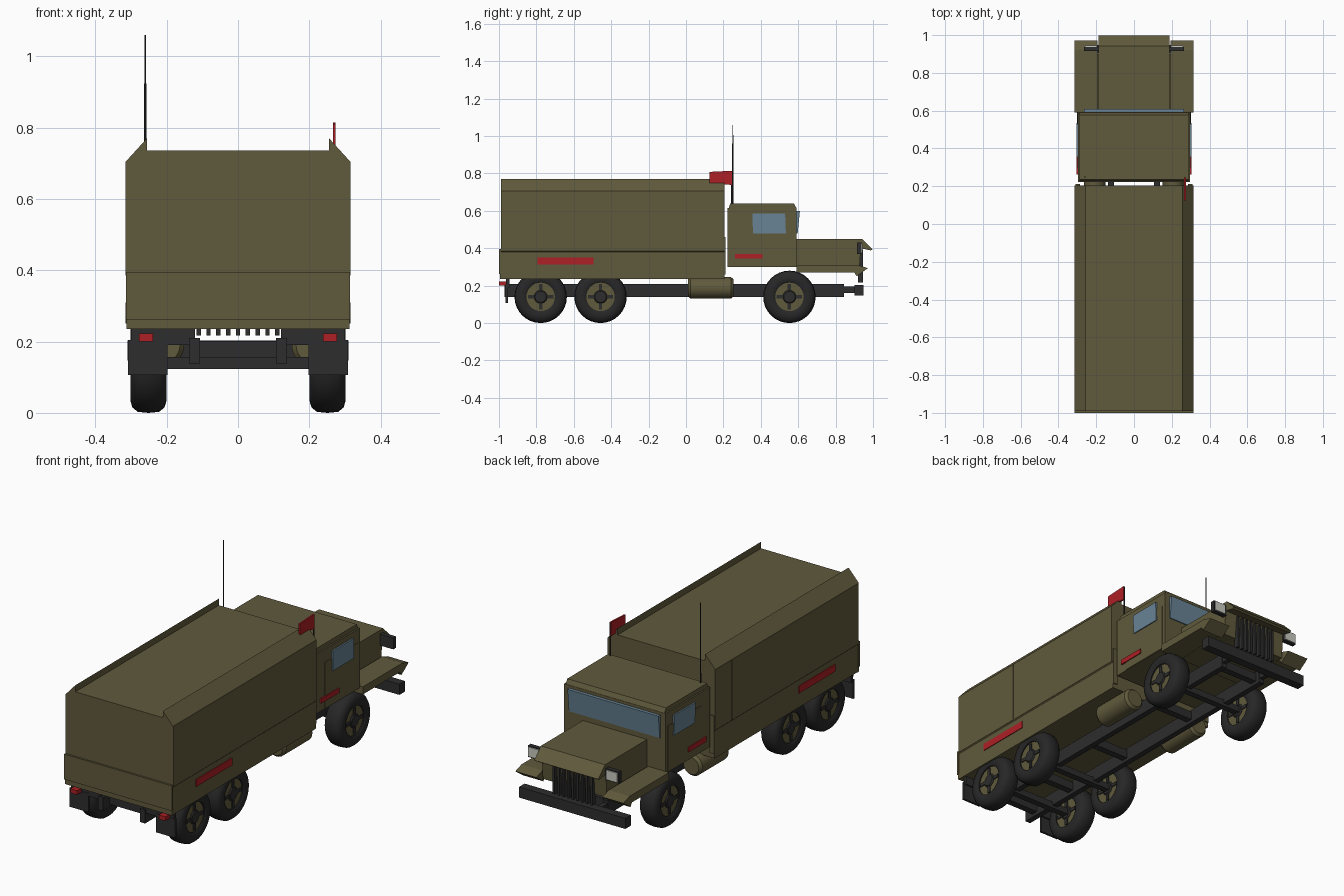
import bpy, bmesh
from math import cos, sin, pi

cube = bpy.data.objects.get("Cube")
if cube:
    bpy.data.objects.remove(cube, do_unlink=True)


def material(name, r, g, b):
    m = bpy.data.materials.new(name)
    m.use_nodes = True
    m.diffuse_color = (r, g, b, 1)
    bsdf = next(n for n in m.node_tree.nodes if n.type == 'BSDF_PRINCIPLED')
    bsdf.inputs["Base Color"].default_value = (r, g, b, 1)
    bsdf.inputs["Roughness"].default_value = 0.8
    return m


OLIVE = material("olive_paint", .117, .102, .045)
DARK = material("charcoal_metal", .026, .026, .027)
RUBBER = material("black_rubber", .02, .02, .021)
RED = material("red", .42, .014, .018)
GLASS = material("blue_glass", .14, .23, .3)
LENS = material("pale_lens", .6, .6, .55)


def finish(name, bm, mat, smooth=False):
    bmesh.ops.recalc_face_normals(bm, faces=bm.faces)
    mesh = bpy.data.meshes.new(name)
    bm.to_mesh(mesh)
    bm.free()
    mesh.materials.append(mat)
    ob = bpy.data.objects.new(name, mesh)
    bpy.context.collection.objects.link(ob)
    if smooth:
        bpy.ops.object.select_all(action='DESELECT')
        ob.select_set(True)
        bpy.context.view_layer.objects.active = ob
        bpy.ops.object.shade_smooth_by_angle(angle=0.7)
    return ob


def box(name, mat, x, y, z):
    """Box from (low, high) ranges on each axis."""
    bm = bmesh.new()
    bmesh.ops.create_cube(bm, size=1)
    for v in bm.verts:
        for i, (lo, hi) in enumerate((x, y, z)):
            v.co[i] = (lo + hi) / 2 + v.co[i] * (hi - lo)
    return finish(name, bm, mat)


def prism(name, mat, profile, axis, lo, hi):
    """Extrude a profile along x (points are y, z) or y (points are x, z)."""
    bm = bmesh.new()
    ends = []
    for d in (lo, hi):
        ends.append([bm.verts.new((d, a, b) if axis == 'x' else (a, d, b)) for a, b in profile])
    n = len(profile)
    bm.faces.new(ends[0])
    bm.faces.new(ends[1][::-1])
    for i in range(n):
        j = (i + 1) % n
        bm.faces.new((ends[0][i], ends[0][j], ends[1][j], ends[1][i]))
    return finish(name, bm, mat)


def lathe(name, mat, profile, center, axis='x', seg=32, closed=False):
    """Revolve (along, radius) points round an axis through the center."""
    bm = bmesh.new()
    rings = []
    for a, r in profile:
        ring = []
        for k in range(seg):
            u, w = r * cos(2 * pi * k / seg), r * sin(2 * pi * k / seg)
            p = {'x': (a, u, w), 'y': (u, a, w), 'z': (u, w, a)}[axis]
            ring.append(bm.verts.new([c + q for c, q in zip(center, p)]))
        rings.append(ring)
    pairs = list(zip(rings, rings[1:]))
    if closed:
        pairs.append((rings[-1], rings[0]))
    else:
        bm.faces.new(rings[0])
        bm.faces.new(rings[-1])
    for p, q in pairs:
        for k in range(seg):
            m = (k + 1) % seg
            bm.faces.new((p[k], p[m], q[m], q[k]))
    return finish(name, bm, mat, True)


def span(s, lo, hi):
    """Range lo..hi on the side given by the sign s."""
    return (lo, hi) if s > 0 else (-hi, -lo)


SIDES = ((1, "left"), (-1, "right"))

# Cargo body with raised roof edges
half = [(.31, .235), (.31, .38), (.314, .385), (.314, .705), (.255, .77), (.255, .735)]
prism("cargo_body", OLIVE, half + [(-x, z) for x, z in reversed(half)], 'y', -.99, .205)
box("tailgate", OLIVE, (-.314, .314), (-1, -.988), (.262, .395))
box("tailgate_sill", OLIVE, (-.312, .312), (-.994, -.98), (.235, .262))

# Ladder frame, cross members and bumper
for s, side in SIDES:
    box(f"{side}_frame_rail", DARK, span(s, .107, .137), (-.97, .845), (.138, .21))
for y in (-.9, -.62, -.2, .3, .8):
    box("cross_member", DARK, (-.11, .11), (y - .018, y + .018), (.155, .2))
box("front_bumper", DARK, (-.31, .31), (.902, .948), (.147, .203))
for s, side in SIDES:
    box(f"{side}_bumper_bracket", DARK, span(s, .11, .134), (.84, .91), (.16, .195))

# Axles and wheels
tire = [(-.044, .076), (-.05, .085), (-.051, .105), (-.045, .125), (-.03, .137), (0, .14)]
tire += [(-x, r) for x, r in reversed(tire[:-1])]
for y in (-.777, -.457, .553):
    box("axle", DARK, (-.22, .22), (y - .017, y + .017), (.123, .157))
    for s, side in SIDES:
        c = (s * .251, y, .14)
        lathe(f"{side}_tire", RUBBER, tire, c, closed=True)
        lathe(f"{side}_rim", OLIVE, [(-.038, .078), (.038, .078)], c)
        lathe(f"{side}_hub", DARK, [(-.046, .03), (-.04, .036), (.04, .036), (.046, .03)], c, seg=16)
        wide = (c[0] - .043, c[0] + .043)
        for k in (-1, 1):
            a, b = sorted((k * .03, k * .068))
            box("rim_spoke", DARK, wide, (y - .009, y + .009), (.14 + a, .14 + b))
            box("rim_spoke", DARK, wide, (y + a, y + b), (.131, .149))

# Cab
box("cab", OLIVE, (-.296, .296), (.222, .592), (.3, .615))
roof = [(.228, .612), (.236, .638), (.578, .638), (.592, .612)]
prism("cab_roof", OLIVE, roof, 'x', -.288, .288)
prism("windscreen", GLASS, [(.59, .48), (.597, .48), (.609, .6), (.59, .6)], 'x', -.265, .265)
window = [(.355, .585), (.53, .585), (.534, .48), (.358, .48)]
for s, side in SIDES:
    box(f"{side}_door", OLIVE, span(s, .29, .299), (.297, .575), (.302, .545))
    prism(f"{side}_door_window", GLASS, window, 'x', *span(s, .295, .304))
    box(f"{side}_door_stripe", RED, span(s, .295, .304), (.262, .41), (.345, .37))
    box(f"{side}_body_stripe", RED, span(s, .305, .314), (-.795, -.495), (.312, .35))
    # Raised body panels leave narrow seams
    for a, b in ((-.988, -.562), (-.558, -.242), (-.238, .068), (.072, .203)):
        box(f"{side}_body_panel", OLIVE, span(s, .31, .3155), (a, b), (.385, .705))
    box(f"{side}_body_front_trim", OLIVE, span(s, .285, .31), (.2, .211), (.26, .46))

# Hood, overhanging lip and grille
hood = [(.59, .27), (.59, .45), (.942, .45), (.998, .395), (.988, .388), (.935, .4), (.925, .27)]
prism("hood", OLIVE, hood, 'x', -.187, .187)
for i in range(9):
    x = (i - 4) * .0275
    box("grille_slat", DARK, (x - .006, x + .006), (.92, .945), (.217, .392))

# Fenders with drooping front lips
fender = [(.59, .27), (.59, .31), (.92, .31), (.972, .293), (.912, .25), (.9, .27)]
for s, side in SIDES:
    prism(f"{side}_fender", OLIVE, fender, 'x', *span(s, .193, .315))
    box(f"{side}_fender_joint", OLIVE, span(s, .18, .2), (.6, .9), (.275, .29))
    # Headlights
    box(f"{side}_headlight_housing", DARK, span(s, .185, .265), (.915, .938), (.37, .43))
    box(f"{side}_headlight_lens", LENS, span(s, .195, .26), (.93, .944), (.375, .425))
    # Fuel tank
    tank = [(0, .045), (.014, .057), (.231, .057), (.245, .045)]
    lathe(f"{side}_fuel_tank", OLIVE, tank, (s * .208, .01, .188), axis='y')
    # Mud flaps and tail lights
    box(f"{side}_mud_flap", DARK, span(s, .197, .308), (-.965, -.953), (.106, .205))
    box(f"{side}_flap_hanger", DARK, span(s, .12, .3), (-.963, -.945), (.19, .237))
    box(f"{side}_tail_light", RED, span(s, .238, .277), (-1, -.96), (.2, .222))

# Antenna and signal flag
lathe("antenna", DARK, [(.61, .0035), (1.06, .0025)], (-.26, .25, 0), axis='z', seg=8)
lathe("flag_pole", DARK, [(.61, .0035), (.812, .0035)], (.27, .245, 0), axis='z', seg=8)
prism("flag", RED, [(.125, .75), (.125, .808), (.246, .814), (.246, .738)], 'x', .266, .274)
